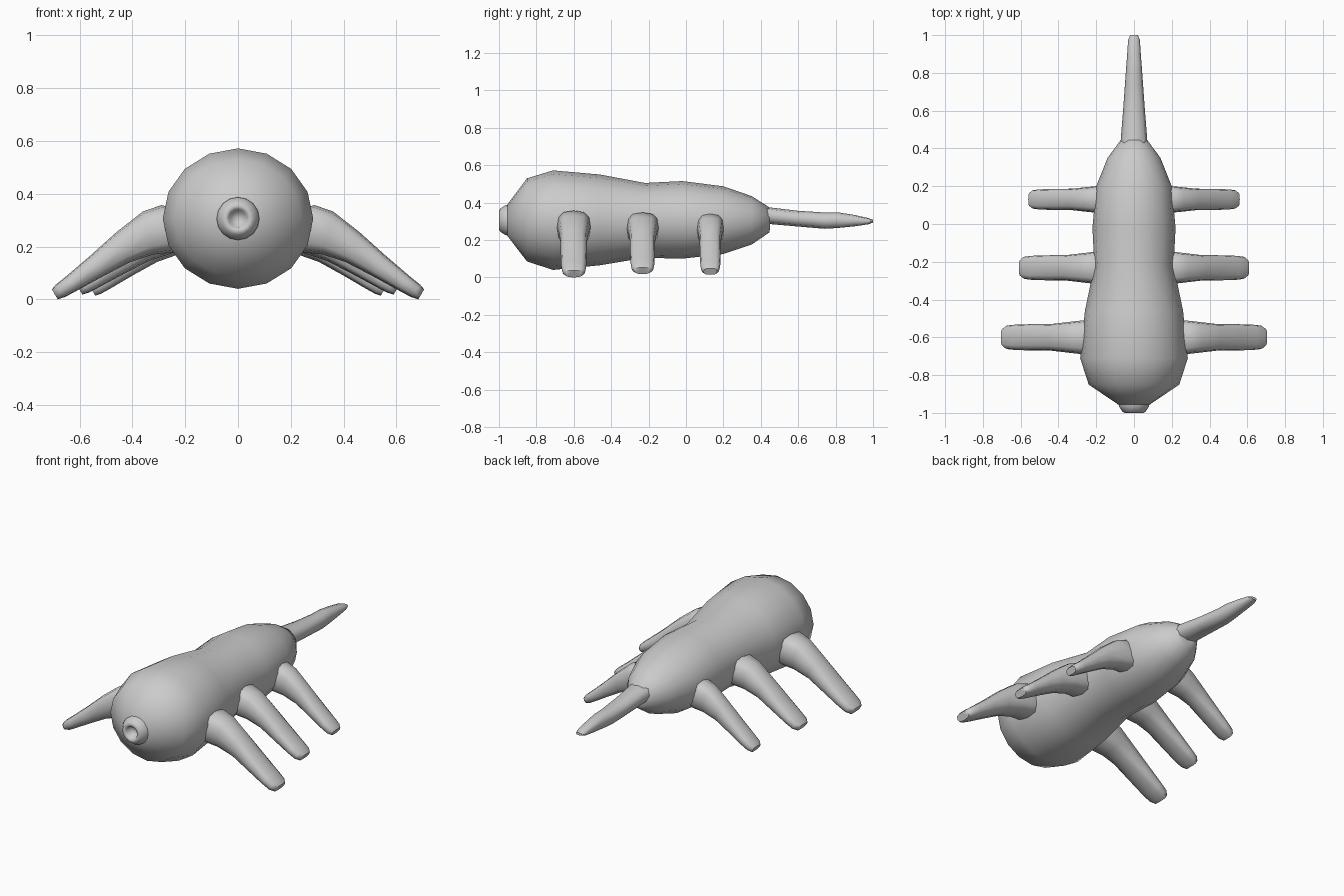
import bpy, bmesh
from math import sin, cos, tau, copysign
from mathutils import Vector

if "Cube" in bpy.data.objects:
    bpy.data.objects.remove(bpy.data.objects["Cube"])


def loft(name, rings, angle=1.0):
    """Skin a list of closed rings and cap both ends."""
    bm = bmesh.new()
    loops = [[bm.verts.new(p) for p in r] for r in rings]
    n = len(loops[0])
    for a, b in zip(loops, loops[1:]):
        for i in range(n):
            j = (i + 1) % n
            bm.faces.new((a[i], a[j], b[j], b[i]))
    bm.faces.new(loops[0])
    bm.faces.new(loops[-1])
    bmesh.ops.recalc_face_normals(bm, faces=bm.faces)
    mesh = bpy.data.meshes.new(name)
    bm.to_mesh(mesh)
    bm.free()
    ob = bpy.data.objects.new(name, mesh)
    bpy.context.collection.objects.link(ob)
    bpy.ops.object.select_all(action='DESELECT')
    ob.select_set(True)
    bpy.context.view_layer.objects.active = ob
    bpy.ops.object.shade_smooth_by_angle(angle=angle)
    return ob


def ring(c, u, v, n, power=1.0):
    """Ellipse around c with half axes u and v; power < 1 makes it boxier."""
    c, u, v = Vector(c), Vector(u), Vector(v)
    soft = lambda s: copysign(abs(s) ** power, s) if abs(s) > 1e-6 else 0
    return [c + u * soft(cos(tau * i / n)) + v * soft(sin(tau * i / n))
            for i in range(n)]


def along_y(sections, n, power=1.0):
    # section: y, half width, top z, bottom z
    return [ring((0, y, (t + b) / 2), (w, 0, 0), (0, 0, (t - b) / 2), n, power)
            for y, w, t, b in sections]


# Body: 16-sided, bulging at the front with a slight waist
loft("body", along_y([
    (-0.955, 0.085, 0.39, 0.222), (-0.85, 0.24, 0.53, 0.085),
    (-0.71, 0.285, 0.572, 0.04), (-0.46, 0.26, 0.55, 0.065),
    (-0.22, 0.21, 0.505, 0.105), (-0.02, 0.22, 0.515, 0.1),
    (0.20, 0.20, 0.487, 0.125), (0.35, 0.14, 0.435, 0.175),
    (0.445, 0.07, 0.375, 0.24), (0.45, 0.04, 0.35, 0.265)], 16))

# Snout with a recessed round mouth
loft("snout", along_y([(y, r, 0.306 + r, 0.306 - r) for y, r in [
    (-0.92, 0.085), (-0.965, 0.08), (-0.995, 0.06), (-1.0, 0.048),
    (-0.995, 0.036), (-0.96, 0.027), (-0.955, 0.005)]], 16), 1.6)

# Tail: long taper with a gentle bend
loft("tail", along_y([
    (0.38, 0.072, 0.385, 0.275), (0.45, 0.07, 0.374, 0.285),
    (0.60, 0.058, 0.356, 0.272), (0.74, 0.048, 0.347, 0.26),
    (0.81, 0.043, 0.348, 0.264), (0.90, 0.036, 0.334, 0.273),
    (0.975, 0.031, 0.317, 0.284), (1.0, 0.02, 0.308, 0.293)], 8, 0.8))

# Leg profile: upper x z, lower x z, half width
LEG = [(0.19, 0.33, 0.19, 0.20, 0.085), (0.29, 0.357, 0.25, 0.178, 0.09),
       (0.36, 0.333, 0.32, 0.17, 0.082), (0.46, 0.255, 0.41, 0.14, 0.071),
       (0.56, 0.165, 0.51, 0.088, 0.07), (0.65, 0.088, 0.61, 0.033, 0.067),
       (0.69, 0.056, 0.655, 0.009, 0.062), (0.705, 0.038, 0.683, 0.0, 0.045)]


def leg(name, y, side, root, tip, z0, top, wide):
    sx = (tip - root) / (0.705 - 0.24)
    sz = (top - z0) / 0.357
    rings = []
    for xa, za, xb, zb, w in LEG:
        a = Vector((side * (root + (xa - 0.24) * sx), y, z0 + za * sz))
        b = Vector((side * (root + (xb - 0.24) * sx), y, z0 + zb * sz))
        rings.append(ring((a + b) / 2, (0, w * wide, 0), (a - b) / 2, 12, 0.7))
    loft(name, rings)


# Three pairs of legs
for side, label in ((1, "right"), (-1, "left")):
    leg("front_leg_" + label, -0.60, side, 0.24, 0.705, 0.0, 0.357, 1.0)
    leg("middle_leg_" + label, -0.232, side, 0.175, 0.61, 0.018, 0.347, 0.95)
    leg("rear_leg_" + label, 0.13, side, 0.16, 0.56, 0.014, 0.34, 0.8)
